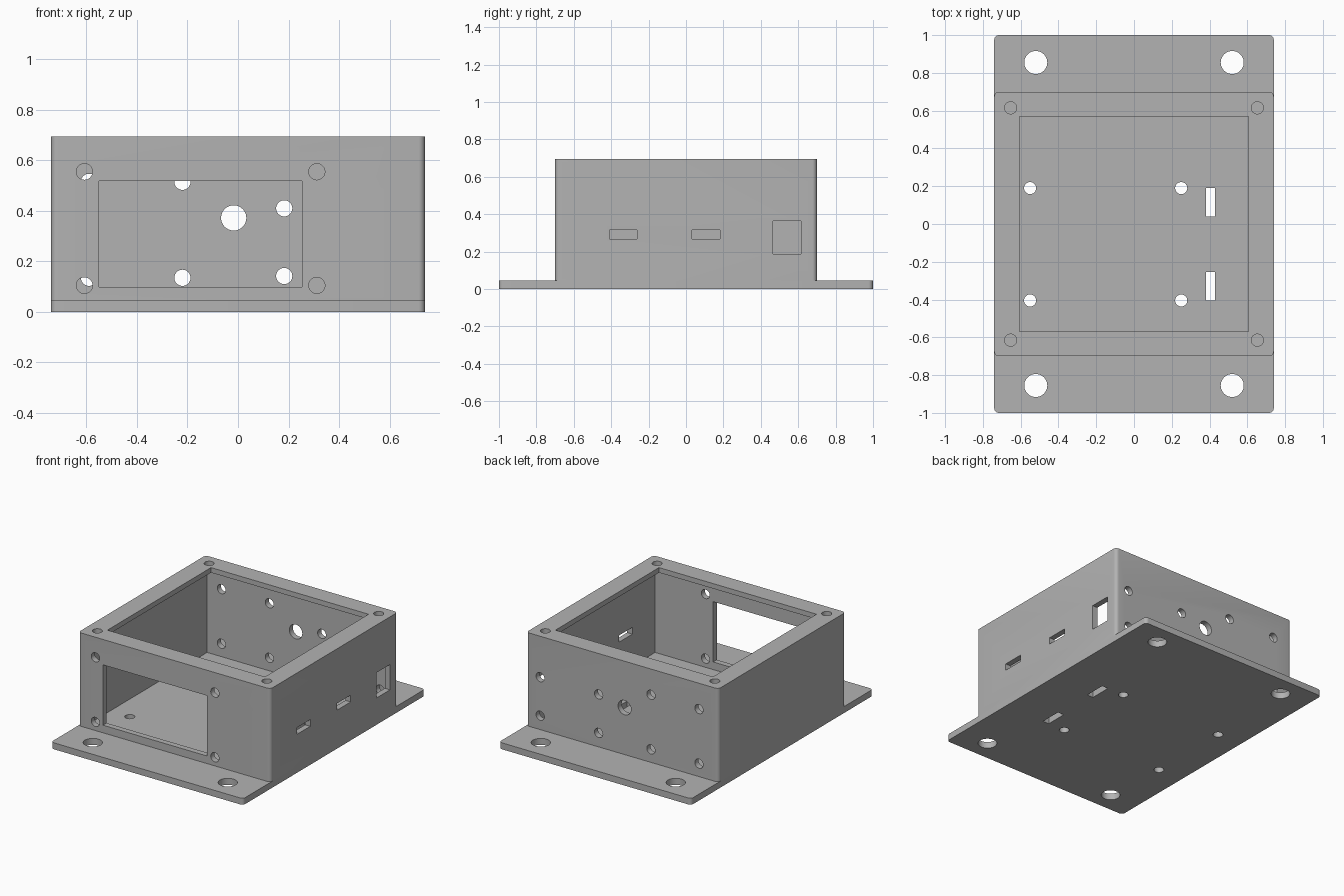
import bpy
import bmesh
from math import radians
from mathutils import Matrix, Vector

default = bpy.data.objects.get("Cube")
if default:
    bpy.data.objects.remove(default, do_unlink=True)

# Main sizes
HALF_X, BOX_Y, PLATE_Y = 0.74, 0.70, 1.0
FLOOR, TOP, WALL, LIP = 0.045, 0.695, 0.04, 0.035
CORNER = 0.025
SCREW = 0.032

grey = bpy.data.materials.new("plain grey")
grey.use_nodes = True
colour = (0.45, 0.45, 0.45, 1)
grey.diffuse_color = colour
grey.node_tree.nodes["Principled BSDF"].inputs["Base Color"].default_value = colour


def add_box(bm, low, high):
    low, high = Vector(low), Vector(high)
    size = Matrix.Diagonal((*(high - low), 1))
    return bmesh.ops.create_cube(
        bm, size=1, matrix=Matrix.Translation((low + high) / 2) @ size)["verts"]


def add_drill(bm, centre, radius, axis, depth=0.2):
    turn = Matrix.Rotation(radians(90), 4, "X") if axis == "y" else Matrix()
    bmesh.ops.create_cone(
        bm, cap_ends=True, segments=40, radius1=radius, radius2=radius,
        depth=depth, matrix=Matrix.Translation(centre) @ turn)


def make_object(name, bm):
    mesh = bpy.data.meshes.new(name)
    bm.to_mesh(mesh)
    bm.free()
    obj = bpy.data.objects.new(name, mesh)
    bpy.context.collection.objects.link(obj)
    mesh.materials.append(grey)
    return obj


def rounded_slab(name, half_y, z0, z1):
    bm = bmesh.new()
    add_box(bm, (-HALF_X, -half_y, z0), (HALF_X, half_y, z1))
    upright = [e for e in bm.edges
               if abs(e.verts[0].co.z - e.verts[1].co.z) > 0.01]
    bmesh.ops.bevel(bm, geom=upright, offset=CORNER, segments=6,
                    profile=0.5, affect="EDGES")
    return make_object(name, bm)


def cut(obj, bm):
    cutter = make_object("cutter", bm)
    cutter.hide_render = True
    mod = obj.modifiers.new("cut", "BOOLEAN")
    mod.operation = "DIFFERENCE"
    mod.solver = "EXACT"
    mod.object = cutter
    bpy.context.view_layer.objects.active = obj
    bpy.ops.object.modifier_apply(modifier=mod.name)
    bpy.data.objects.remove(cutter, do_unlink=True)


# Base plate with mounting holes, standoff holes and strap slots
plate = rounded_slab("base_plate", PLATE_Y, 0, FLOOR)
bm = bmesh.new()
for x in (-0.52, 0.52):
    for y in (-0.855, 0.855):
        add_drill(bm, (x, y, 0), 0.061, "z")
for x in (-0.55, 0.25):
    for y in (-0.405, 0.19):
        add_drill(bm, (x, y, 0), SCREW, "z")
for y in (-0.405, 0.04):
    add_box(bm, (0.38, y, -0.1), (0.428, y + 0.15, 0.1))
cut(plate, bm)

# Housing: thin walls under an inward lip
shell = rounded_slab("housing", BOX_Y, FLOOR, TOP)
bm = bmesh.new()
add_box(bm, (WALL - HALF_X, WALL - BOX_Y, 0),
        (HALF_X - WALL, BOX_Y - WALL, TOP - LIP))
cut(shell, bm)

bm = bmesh.new()
# Top opening and lid screw holes
add_box(bm, (-0.607, -0.57, 0.6), (0.607, 0.57, 0.8))
for x in (-0.653, 0.653):
    for y in (-0.615, 0.615):
        add_drill(bm, (x, y, TOP), SCREW, "z", 0.15)
# Front display window and its screws
add_box(bm, (-0.55, -0.8, 0.098), (0.253, -0.62, 0.518))
for x in (-0.608, 0.312):
    for z in (0.105, 0.555):
        add_drill(bm, (x, -BOX_Y, z), SCREW, "y", 0.15)
# Back wall: two screw groups and a cable hole
for xs, zs in (((-0.59, -0.22), (0.135, 0.515)), ((0.183, 0.633), (0.142, 0.41))):
    for x in xs:
        for z in zs:
            add_drill(bm, (x, BOX_Y, z), SCREW, "y", 0.15)
add_drill(bm, (-0.017, BOX_Y, 0.372), 0.05, "y", 0.15)
# Side wall: two slots and a square port
for y0, y1, z0, z1 in ((-0.41, -0.262, 0.268, 0.315),
                       (0.032, 0.182, 0.268, 0.315),
                       (0.465, 0.615, 0.187, 0.363)):
    add_box(bm, (0.62, y0, z0), (0.8, y1, z1))
cut(shell, bm)

# Smooth the round holes and corners, keep the edges sharp
bpy.ops.object.select_all(action="DESELECT")
for obj in (plate, shell):
    obj.select_set(True)
bpy.context.view_layer.objects.active = shell
bpy.ops.object.shade_smooth_by_angle(angle=radians(30))
